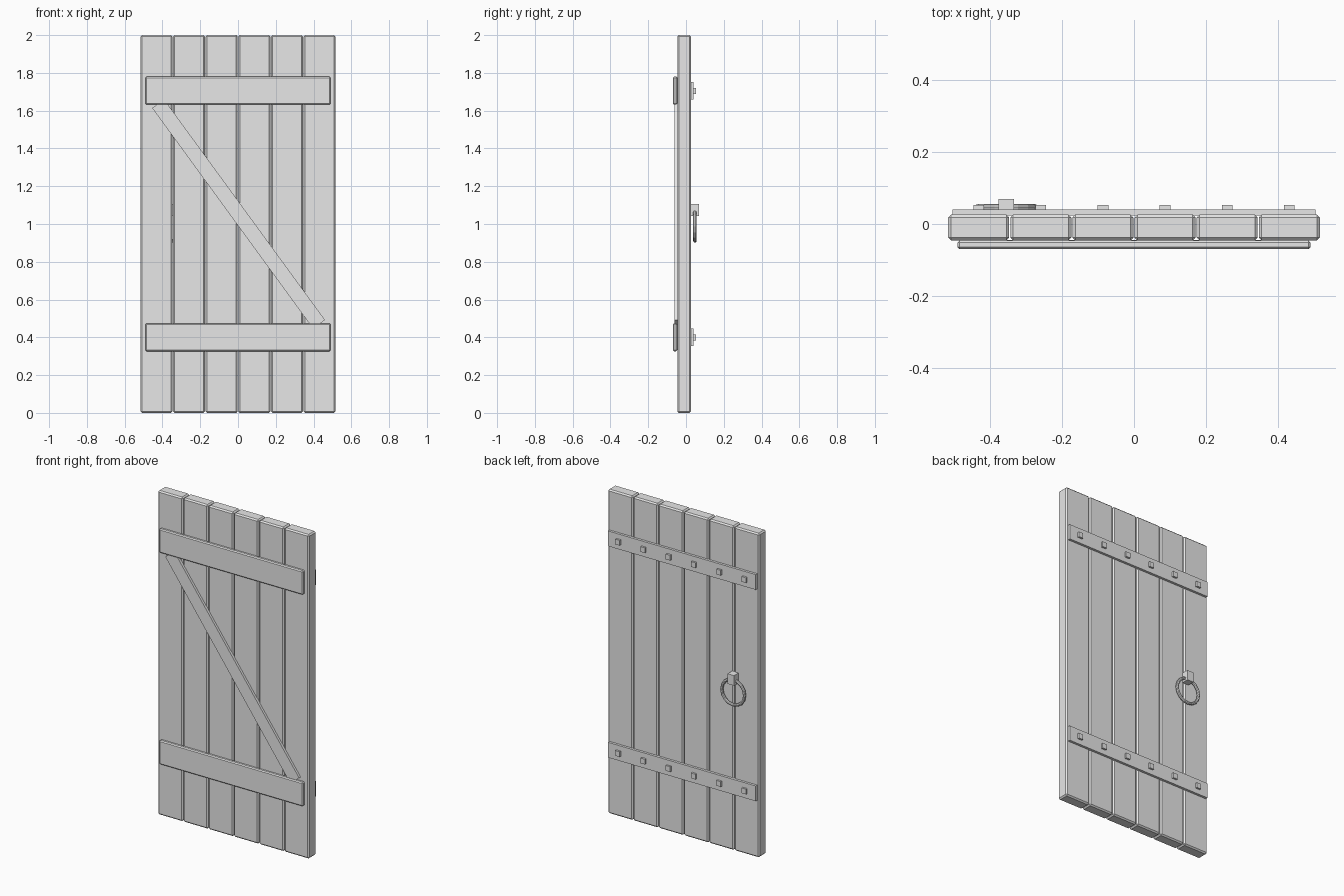
import bpy
import math

if "Cube" in bpy.data.objects:
    bpy.data.objects.remove(bpy.data.objects["Cube"])

grey = bpy.data.materials.new("plain grey")
grey.use_nodes = True
colour = (0.8, 0.8, 0.8, 1)
grey.diffuse_color = colour
grey.node_tree.nodes["Principled BSDF"].inputs["Base Color"].default_value = colour


def box(name, xs, ys, zs, bevel=0):
    """Box given by its min and max along each axis, with optional chamfer."""
    spans = (xs, ys, zs)
    bpy.ops.mesh.primitive_cube_add(size=1, location=[(a + b) / 2 for a, b in spans])
    ob = bpy.context.object
    ob.name = name
    ob.scale = [b - a for a, b in spans]
    bpy.ops.object.transform_apply(location=False, rotation=False, scale=True)
    ob.data.materials.append(grey)
    if bevel:
        mod = ob.modifiers.new("chamfer", "BEVEL")
        mod.width = bevel
        mod.segments = 1
    return ob


FRONT, BACK = -0.046, 0.026   # faces of the planks
PITCH = 0.1727                # plank spacing
HALF = 0.0848                 # half a plank's width
centres = [(i - 2.5) * PITCH for i in range(6)]

# Vertical planks
for x in centres:
    box("plank", (x - HALF, x + HALF), (FRONT, BACK), (0, 2), 0.008)

# Wooden battens on the front, iron straps with studs on the back
for level, batten_z, strap_z in (("upper", 1.706, 1.705), ("lower", 0.4, 0.4)):
    box(level + "_batten", (-0.491, 0.491), (-0.07, FRONT),
        (batten_z - 0.074, batten_z + 0.074), 0.006)
    box(level + "_strap", (-0.505, 0.505), (BACK - 0.002, 0.041),
        (strap_z - 0.047, strap_z + 0.047))
    for x in centres:
        box(level + "_stud", (x - 0.015, x + 0.015), (0.035, 0.053),
            (strap_z - 0.016, strap_z + 0.016))

# Diagonal brace between the battens
x0, z0, x1, z1 = -0.423, 1.637, 0.429, 0.469
length = math.hypot(x1 - x0, z1 - z0)
brace = box("diagonal_brace", (-length / 2, length / 2), (-0.061, FRONT + 0.002),
            (-0.039, 0.039))
brace.location.x = (x0 + x1) / 2
brace.location.z = (z0 + z1) / 2
brace.rotation_euler.y = math.atan2(z0 - z1, x1 - x0)

# Ring handle hanging from its mount
HANDLE_X = -0.355
box("handle_mount", (HANDLE_X - 0.022, HANDLE_X + 0.022), (BACK - 0.002, 0.07), (1.043, 1.105))
bpy.ops.mesh.primitive_torus_add(
    major_segments=16, minor_segments=8, major_radius=0.078, minor_radius=0.009,
    location=(HANDLE_X, 0.047, 0.988), rotation=(math.pi / 2, 0, 0))
ring = bpy.context.object
ring.name = "handle_ring"
ring.data.materials.append(grey)
